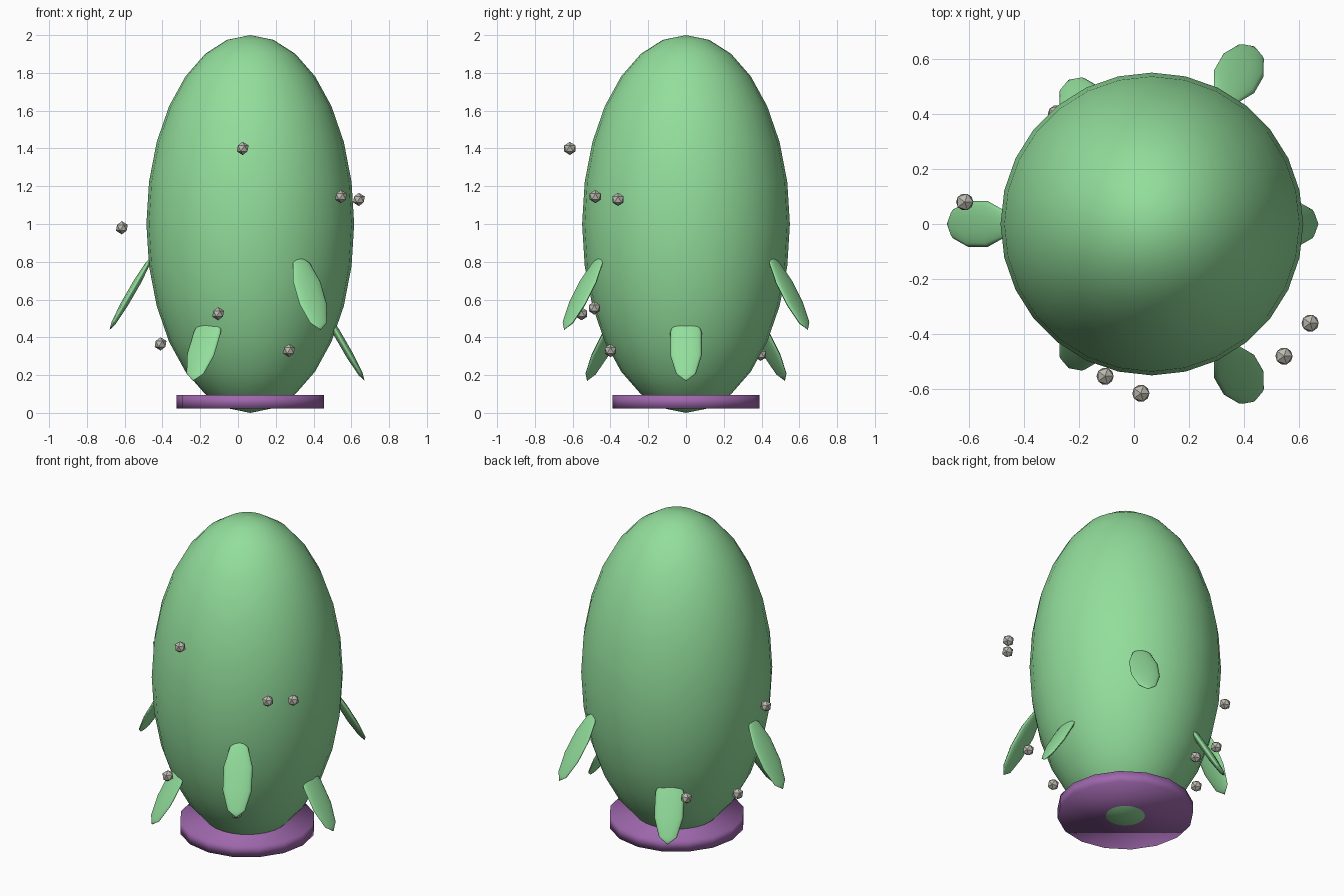
import bpy
import math

cube = bpy.data.objects.get("Cube")
if cube:
    bpy.data.objects.remove(cube, do_unlink=True)

AXIS_X = 0.065  # the body stands slightly off centre


def make_material(name, rgb):
    mat = bpy.data.materials.new(name)
    mat.use_nodes = True
    mat.diffuse_color = (*rgb, 1)
    mat.node_tree.nodes["Principled BSDF"].inputs["Base Color"].default_value = (*rgb, 1)
    return mat


green = make_material("soft green", (0.29, 0.73, 0.33))
purple = make_material("muted purple", (0.34, 0.135, 0.41))
stone = make_material("warm grey", (0.50, 0.49, 0.43))


def finish(name, mat, scale=(1, 1, 1), smooth=True):
    obj = bpy.context.object
    obj.name = name
    obj.scale = scale
    obj.data.materials.append(mat)
    if smooth:
        bpy.ops.object.shade_smooth()
    return obj


# Tall egg-shaped body
bpy.ops.mesh.primitive_uv_sphere_add(segments=28, ring_count=14, radius=1,
                                     location=(AXIS_X, 0, 1))
finish("body", green, (0.55, 0.55, 1))

# Base ring plate
bpy.ops.mesh.primitive_cylinder_add(vertices=16, radius=0.39, depth=0.072,
                                    location=(AXIS_X, 0, 0.059))
finish("base_plate", purple)


# Leaf-like fins, tilted outward at the bottom
def add_fin(name, degrees, radius, height):
    a = math.radians(degrees)
    bpy.ops.mesh.primitive_uv_sphere_add(
        segments=10, ring_count=5, radius=1,
        location=(AXIS_X + radius * math.cos(a), radius * math.sin(a), height),
        rotation=(0, math.radians(-30), a))
    finish(name, green, (0.022, 0.088, 0.226))


for i in range(3):
    add_fin(f"upper_fin_{i + 1}", 60 + 120 * i, 0.632, 0.635)
    add_fin(f"lower_fin_{i + 1}", 120 * i, 0.492, 0.365)

# Small faceted pebbles floating around the body
pebbles = [
    (0.025, -0.615, 1.40), (0.545, -0.48, 1.145), (0.64, -0.36, 1.13),
    (-0.615, 0.08, 0.98), (-0.105, -0.553, 0.525), (-0.41, 0.068, 0.365),
    (0.27, -0.40, 0.33), (0.385, -0.485, 0.555), (-0.132, 0.395, 0.31),
    (-0.282, 0.40, 0.43),
]
for i, spot in enumerate(pebbles):
    bpy.ops.mesh.primitive_ico_sphere_add(subdivisions=1, radius=0.035, location=spot)
    finish(f"pebble_{i + 1}", stone, smooth=False)
